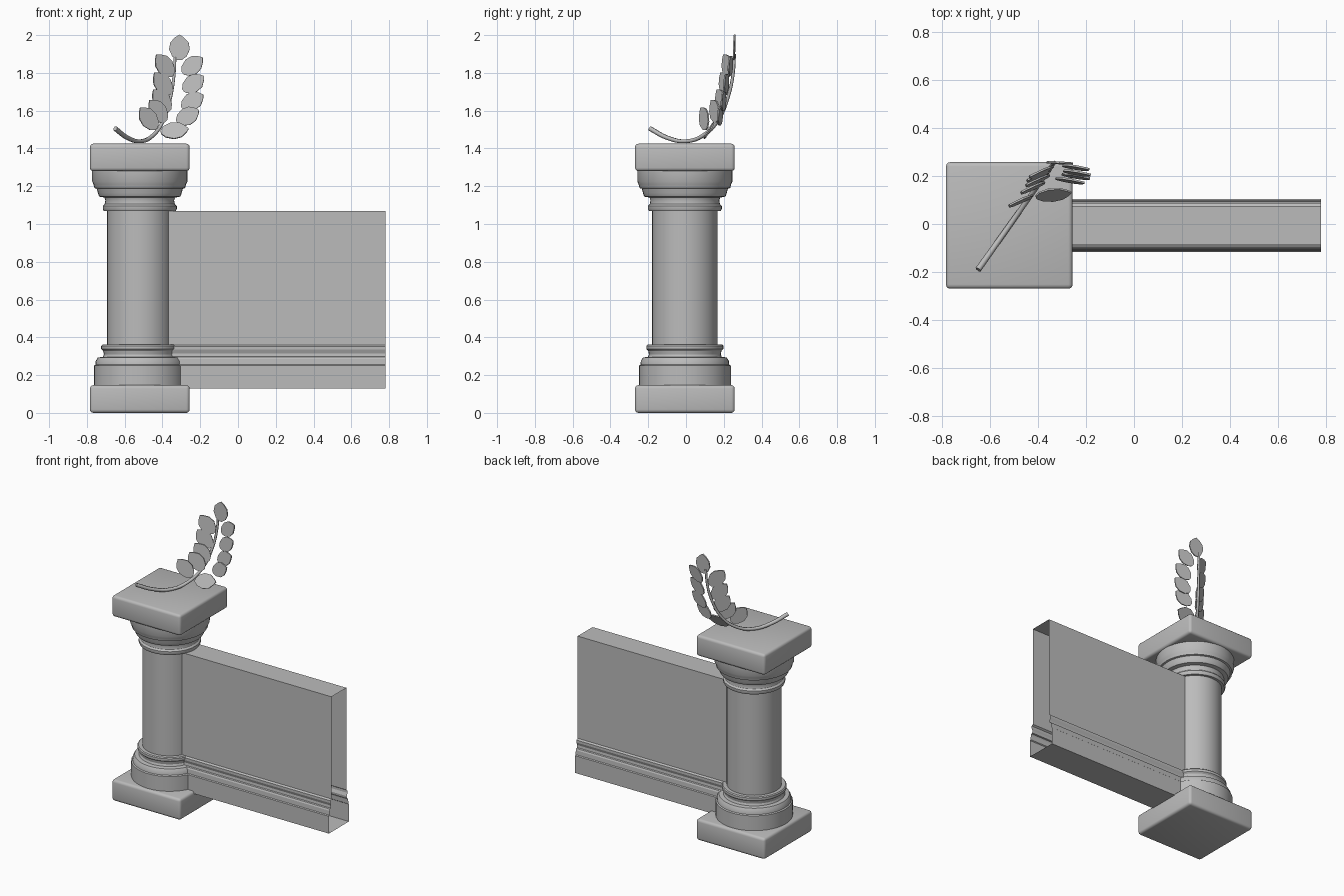
import bpy, bmesh, math
from mathutils import Vector

cube = bpy.data.objects.get("Cube")
if cube:
    bpy.data.objects.remove(cube, do_unlink=True)

stone = bpy.data.materials.new("grey_stone")
stone.use_nodes = True
GREY = (0.5, 0.5, 0.5, 1)
stone.diffuse_color = GREY
stone.node_tree.nodes["Principled BSDF"].inputs["Base Color"].default_value = GREY

CX, CY = -0.52, -0.006   # column axis


def finish(name, bm, smooth=None, fix_normals=True):
    """Turn a bmesh into a named, coloured object."""
    if fix_normals:
        bmesh.ops.recalc_face_normals(bm, faces=bm.faces)
    mesh = bpy.data.meshes.new(name)
    bm.to_mesh(mesh)
    bm.free()
    obj = bpy.data.objects.new(name, mesh)
    bpy.context.collection.objects.link(obj)
    mesh.materials.append(stone)
    if smooth:
        bpy.ops.object.select_all(action='DESELECT')
        obj.select_set(True)
        bpy.context.view_layer.objects.active = obj
        bpy.ops.object.shade_smooth_by_angle(angle=math.radians(smooth))
    return obj


def slab(name, z0, z1, half=0.264):
    """Square block with rounded edges."""
    bm = bmesh.new()
    bmesh.ops.create_cube(bm, size=1)
    for v in bm.verts:
        v.co = (CX + v.co.x * 2 * half, CY + v.co.y * 2 * half,
                z0 + (v.co.z + 0.5) * (z1 - z0))
    bmesh.ops.bevel(bm, geom=bm.edges[:], offset=0.018, segments=3,
                    profile=0.5, affect='EDGES')
    finish(name, bm, 40)


def lathe(name, profile, sides=40):
    """Revolve (radius, height) points around the column axis."""
    bm = bmesh.new()
    rings = []
    for r, z in profile:
        rings.append([bm.verts.new((CX + r * math.cos(math.tau * i / sides),
                                    CY + r * math.sin(math.tau * i / sides), z))
                      for i in range(sides)])
    for a, b in zip(rings, rings[1:]):
        for i in range(sides):
            j = (i + 1) % sides
            bm.faces.new((a[i], a[j], b[j], b[i]))
    bm.faces.new(rings[0][::-1])
    bm.faces.new(rings[-1])
    finish(name, bm, 30)


# Column
slab("bottom_plinth", 0.0, 0.147)
slab("top_slab", 1.28, 1.425)
lathe("column_shaft", [(0.173, 0.3), (0.173, 1.1)])
lathe("column_base", [(0.243, 0.14), (0.243, 0.25), (0.235, 0.255), (0.233, 0.275),
                      (0.222, 0.293), (0.195, 0.297), (0.19, 0.31), (0.194, 0.328),
                      (0.204, 0.338), (0.204, 0.355), (0.198, 0.361), (0.173, 0.361)])
lathe("column_capital", [(0.173, 1.07), (0.191, 1.07), (0.196, 1.08), (0.196, 1.095),
                         (0.186, 1.105), (0.182, 1.125), (0.187, 1.14), (0.214, 1.145),
                         (0.218, 1.152), (0.222, 1.165), (0.228, 1.187), (0.24, 1.19),
                         (0.245, 1.21), (0.252, 1.225), (0.252, 1.285)])

# Wall: a hollow sleeve, open at both ends
side = [(0.11, 0.13), (0.11, 0.25), (0.104, 0.255), (0.102, 0.285), (0.097, 0.295),
        (0.088, 0.298), (0.086, 0.315), (0.094, 0.335), (0.094, 0.352), (0.082, 0.36),
        (0.082, 1.07)]
loop = side + [(-y, z) for y, z in reversed(side)]
bm = bmesh.new()
near, far = [[bm.verts.new((x, y + CY, z)) for y, z in loop] for x in (-0.42, 0.78)]
for i in range(len(loop)):
    j = (i + 1) % len(loop)
    bm.faces.new((near[j], near[i], far[i], far[j]))
finish("wall", bm, fix_normals=False)

# Branch stem: lies in one upright plane, so x follows from y
curve = bpy.data.curves.new("branch_stem", 'CURVE')
curve.dimensions = '3D'
curve.bevel_depth = 0.013
curve.bevel_resolution = 1
curve.use_fill_caps = True
curve.resolution_u = 4
path = [(-0.19, 1.505), (-0.1, 1.457), (0.0, 1.438), (0.09, 1.468), (0.17, 1.55),
        (0.225, 1.68), (0.25, 1.8), (0.257, 1.9)]
spline = curve.splines.new('BEZIER')
spline.bezier_points.add(len(path) - 1)
for k, (p, (y, z)) in enumerate(zip(spline.bezier_points, path)):
    p.co = (-0.515 + 0.71 * y, y, z)
    p.handle_left_type = p.handle_right_type = 'AUTO'
    p.radius = 1 - 0.06 * k
stem = bpy.data.objects.new("branch_stem", curve)
bpy.context.collection.objects.link(stem)
curve.materials.append(stone)


def leaf(name, centre, normal, grow, length=0.14, width=0.1):
    """Thin pointed leaf; grow is its long direction."""
    n = Vector(normal).normalized()
    u = Vector(grow)
    u = (u - n * u.dot(n)).normalized()
    v = n.cross(u)
    half = [(-0.5, 0.1), (-0.36, 0.34), (-0.08, 0.5), (0.2, 0.44), (0.4, 0.2)]
    outline = half + [(0.5, 0)] + [(a, -b) for a, b in reversed(half)]
    bm = bmesh.new()
    front, back = [[bm.verts.new(Vector(centre) + u * a * length + v * b * width + n * t)
                    for a, b in outline] for t in (0.004, -0.004)]
    bm.faces.new(front)
    bm.faces.new(back[::-1])
    for i in range(len(outline)):
        j = (i + 1) % len(outline)
        bm.faces.new((front[i], back[i], back[j], front[j]))
    finish(name, bm)


# Leaves: one at the tip, then pairs down the stem
leaf("tip_leaf", (-0.31, 0.255, 1.935), (-0.05, -1, 0.03), (0, 0, 1), 0.135, 0.11)
left_leaves = [(-0.24, 0.235, 1.84), (-0.235, 0.212, 1.745),
               (-0.24, 0.198, 1.65), (-0.265, 0.18, 1.572)]
for k, c in enumerate(left_leaves):
    leaf(f"left_leaf_{k + 1}", c, (-0.2, -1, 0.12), (1, 0, 0.75 - 0.08 * k), 0.135, 0.095)
leaf("left_leaf_5", (-0.335, 0.122, 1.495), (0.05, -0.85, 0.5), (1, 0, 0.2), 0.15, 0.1)
right_leaves = [(-0.39, 0.215, 1.84), (-0.4, 0.2, 1.745), (-0.405, 0.18, 1.655),
                (-0.425, 0.15, 1.6), (-0.475, 0.095, 1.56)]
for k, c in enumerate(right_leaves):
    leaf(f"right_leaf_{k + 1}", c, (0.45, -0.9, 0.1), (-0.7, 0, 0.75), 0.145, 0.1)
